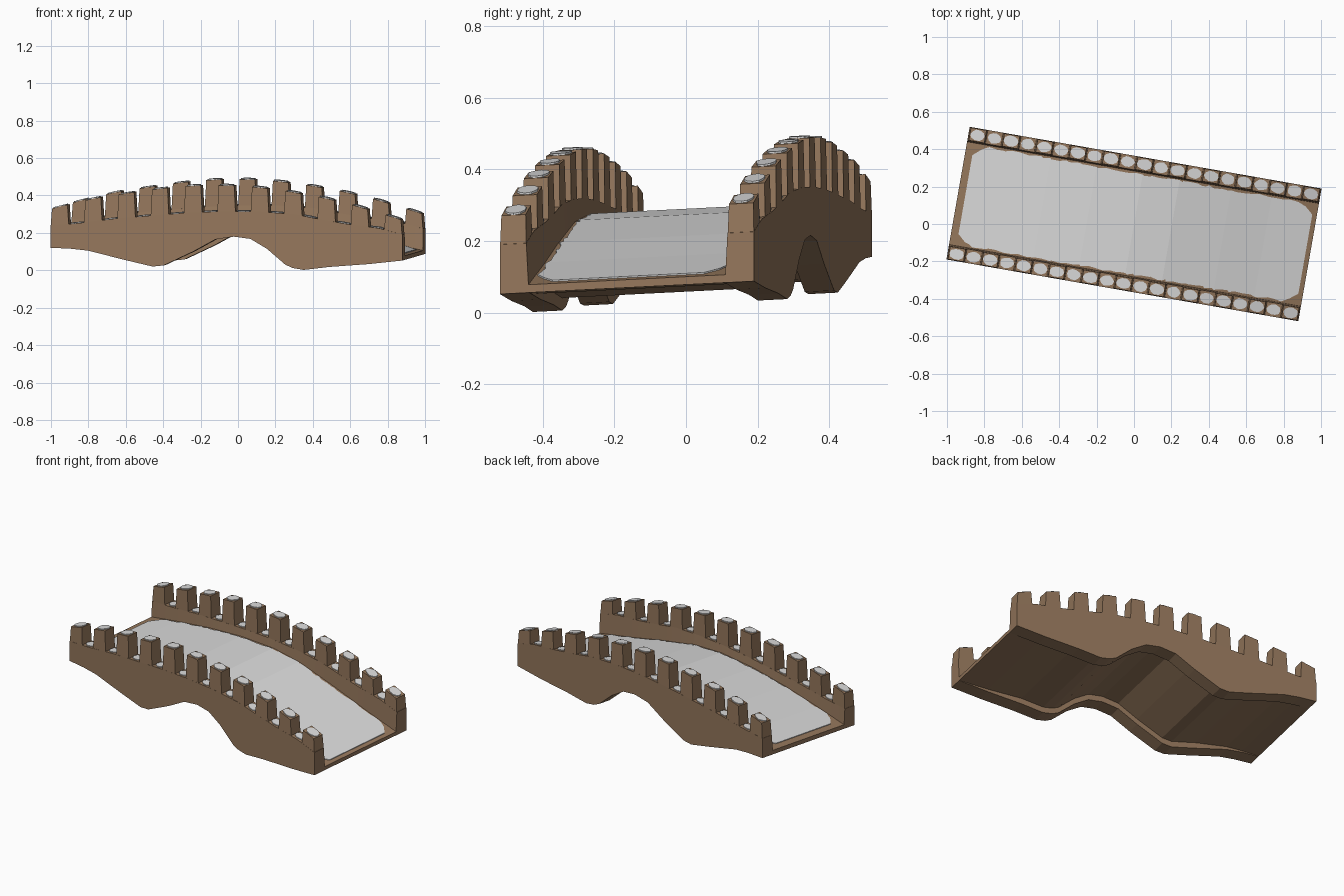
import bpy, bmesh, math, random
from mathutils import Matrix

if "Cube" in bpy.data.objects:
    bpy.data.objects.remove(bpy.data.objects["Cube"])

random.seed(4)
TURN = Matrix.Rotation(math.radians(-9.95), 4, 'Z')   # the bridge sits at an angle
HALF_L, HALF_W, WALL = 0.955, 0.36, 0.075
TILT = 0.05                                           # rises slightly to the back

def material(name, col):
    m = bpy.data.materials.new(name)
    m.diffuse_color = (*col, 1)
    m.use_nodes = True
    m.node_tree.nodes["Principled BSDF"].inputs["Base Color"].default_value = m.diffuse_color
    return m

BROWN = material("brown_stone", (0.30, 0.185, 0.107))
SNOW = material("pale_grey", (0.70, 0.70, 0.70))

# Height profiles along the bridge (position, height)
BOTTOM = [(-.955, .12), (-.85, .116), (-.75, .105), (-.55, .055), (-.40, .02), (-.34, .026),
          (-.18, .10), (-.06, .165), (.04, .18), (.13, .168), (.22, .115), (.32, .03),
          (.36, .012), (.42, .002), (.56, .018), (.77, .033), (.955, .052)]
DECK = [(-.955, .145), (-.75, .185), (-.5, .228), (-.25, .258), (0, .268), (.2, .25),
        (.48, .188), (.7, .132), (.955, .074)]
CRENEL = [(-.955, .24), (-.8, .252), (-.62, .275), (-.44, .29), (-.24, .306), (-.04, .315),
          (.17, .314), (.37, .30), (.52, .27), (.67, .245), (.83, .225), (.955, .19)]
MERLON = [(-.955, .328), (-.9, .342), (-.72, .385), (-.54, .412), (-.36, .437), (-.18, .453),
          (0, .455), (.18, .443), (.36, .418), (.54, .385), (.72, .34), (.9, .285), (.955, .268)]

def at(profile, u):
    u = max(-HALF_L, min(HALF_L, u))
    for (a, za), (b, zb) in zip(profile, profile[1:]):
        if u <= b:
            return za + (zb - za) * (u - a) / (b - a)
    return profile[-1][1]

def place(u, v, z):
    return TURN @ Matrix.Translation((u, v, z + TILT * (v + HALF_W))).to_translation()

def loft(bm, rings):
    """Skin a row of closed rings and cap both ends."""
    rows = [[bm.verts.new(place(*p)) for p in r] for r in rings]
    n = len(rows[0])
    for a, b in zip(rows, rows[1:]):
        for i in range(n):
            bm.faces.new((a[i], a[(i + 1) % n], b[(i + 1) % n], b[i]))
    bm.faces.new(rows[0])
    bm.faces.new(rows[-1])

def finish(bm, name, mat):
    bmesh.ops.recalc_face_normals(bm, faces=bm.faces)
    me = bpy.data.meshes.new(name)
    bm.to_mesh(me)
    bm.free()
    me.materials.append(mat)
    ob = bpy.data.objects.new(name, me)
    bpy.context.collection.objects.link(ob)
    return ob

def stations(lo, hi, n=44):
    knots = {p[0] for p in BOTTOM + DECK if lo < p[0] < hi}
    return sorted(knots | {lo + (hi - lo) * i / n for i in range(n + 1)})

# Deck slab, its underside set up from the wall bottoms
bm = bmesh.new()
rings = []
w = HALF_W - WALL + 0.02
for u in stations(-HALF_L, HALF_L):
    lo = at(BOTTOM, u) + 0.035 * min(1, (HALF_L - abs(u)) / 0.4)
    hi = at(DECK, u)
    rings.append([(u, -w, lo), (u, w, lo), (u, w, hi), (u, -w, hi)])
loft(bm, rings)
finish(bm, "deck", BROWN)

# Pale road surface with ragged edges and rounded corners
bm = bmesh.new()
rings = []
for u in stations(-0.915, 0.93):
    near_end = min(u + 0.915, 0.93 - u)
    half = 0.268 - 0.05 * max(0, 1 - near_end / 0.09) ** 2
    a, b = (half + random.uniform(-.006, .006) for _ in range(2))
    z = at(DECK, u)
    rings.append([(u, -a, z - .003), (u, b, z - .003), (u, b, z + .004), (u, -a, z + .004)])
loft(bm, rings)
finish(bm, "road_surface", SNOW)

PITCH, MW = 0.181, 0.1
for side, name in ((-1, "front"), (1, "back")):
    out, inn = side * HALF_W, side * (HALF_W - WALL)
    # Parapet wall
    bm = bmesh.new()
    rings = []
    for u in stations(-HALF_L, HALF_L):
        lo, hi = at(BOTTOM, u), at(CRENEL, u)
        rings.append([(u, out, lo), (u, inn - side * .008, lo),
                      (u, inn - side * .006, at(DECK, u)), (u, inn, hi), (u, out, hi)])
    loft(bm, rings)
    finish(bm, name + "_wall", BROWN)

    merlons, caps = bmesh.new(), bmesh.new()

    def cap(u, profile, ru, rv):
        ring = []
        for i in range(10):
            t = math.tau * i / 10
            k = random.uniform(.93, 1.07)
            ring.append((u + ru * k * math.cos(t), (out + inn) / 2 + rv * k * math.sin(t)))
        loft(caps, [[(x, y, at(profile, x) + h) for x, y in ring] for h in (-.003, .005)])

    for i in range(11):
        u = -HALF_L + MW / 2 + i * PITCH
        # Tapered merlon
        rings = []
        for prof, half, inset, drop in ((CRENEL, MW / 2, 0, -.02), (MERLON, MW / 2 - .008, .003, 0)):
            a, b = out - side * inset, inn + side * inset
            rings.append([(x, y, at(prof, x) + drop) for x, y in
                          ((u - half, a), (u + half, a), (u + half, b), (u - half, b))])
        loft(merlons, rings)
        # Pale patches on the merlon and in the gap beside it
        cap(u, MERLON, .039, .029)
        if i < 10:
            cap(u + PITCH / 2, CRENEL, .037, .029)
    finish(merlons, name + "_merlons", BROWN)
    finish(caps, name + "_caps", SNOW)
